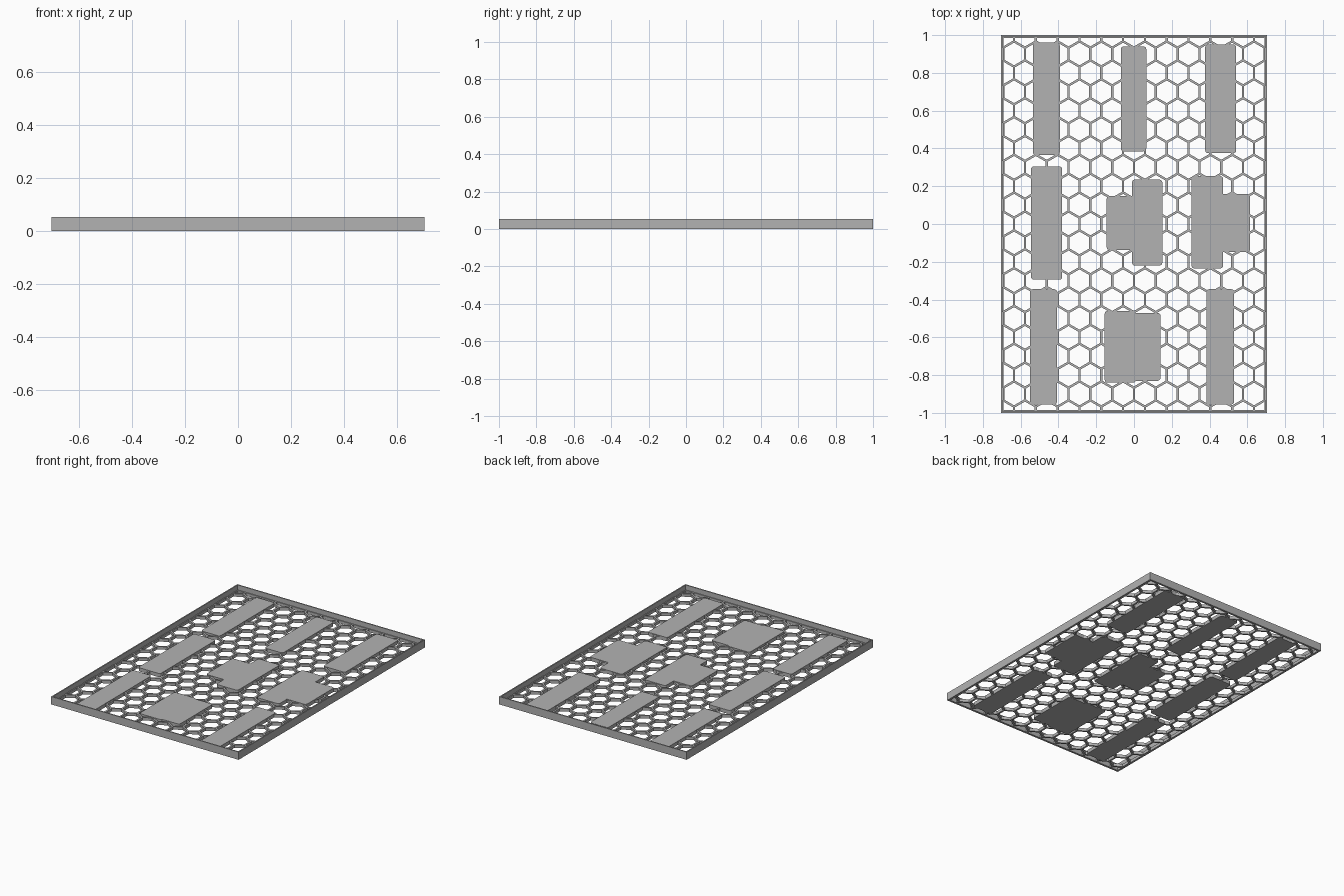
import bpy
import bmesh
import math
from mathutils import Vector

if "Cube" in bpy.data.objects:
    bpy.data.objects.remove(bpy.data.objects["Cube"], do_unlink=True)

HALF_X, HALF_Y, HEIGHT, WALL = 0.705, 1.0, 0.053, 0.008
PITCH = 0.1                      # spacing of the honeycomb rows
RADIUS = PITCH / 1.5
WIDTH = RADIUS * math.sqrt(3)
STRUT, MESH_TOP, PLATE_TOP = 0.012, 0.02, 0.025

grey = bpy.data.materials.new("plain grey")
grey.use_nodes = True
grey.diffuse_color = (0.45, 0.45, 0.45, 1)
grey.node_tree.nodes["Principled BSDF"].inputs["Base Color"].default_value = grey.diffuse_color


def raise_faces(bm, height):
    """Turn flat faces lying on the ground into a closed slab."""
    result = bmesh.ops.extrude_face_region(bm, geom=bm.faces[:], use_keep_orig=True)
    verts = [v for v in result["geom"] if isinstance(v, bmesh.types.BMVert)]
    bmesh.ops.translate(bm, verts=verts, vec=(0, 0, height))
    bmesh.ops.recalc_face_normals(bm, faces=bm.faces[:])


def add_object(name, bm):
    mesh = bpy.data.meshes.new(name)
    bm.to_mesh(mesh)
    bm.free()
    mesh.materials.append(grey)
    obj = bpy.data.objects.new(name, mesh)
    bpy.context.collection.objects.link(obj)
    return obj


def frame_wall():
    bm = bmesh.new()
    outer, inner = [[bm.verts.new((sx * (HALF_X - d), sy * (HALF_Y - d), 0))
                     for sx, sy in ((-1, -1), (1, -1), (1, 1), (-1, 1))] for d in (0, WALL)]
    for i in range(4):
        j = (i + 1) % 4
        bm.faces.new((outer[i], outer[j], inner[j], inner[i]))
    raise_faces(bm, HEIGHT)
    add_object("frame_wall", bm)


def honeycomb():
    bm = bmesh.new()
    # hexagonal cells, every other row shifted by half a cell
    for row in range(-10, 11):
        shift = 0.5 if row % 2 else 0
        for col in range(-7, 8):
            x, y = (col + shift) * WIDTH, row * PITCH
            if abs(x) > HALF_X:
                continue
            angles = [math.radians(30 + 60 * i) for i in range(6)]
            bm.faces.new([bm.verts.new((x + RADIUS * math.cos(a), y + RADIUS * math.sin(a), 0))
                          for a in angles])
    bmesh.ops.remove_doubles(bm, verts=bm.verts[:], dist=0.001)
    # trim to the inside of the frame
    for normal, limit in ((Vector((1, 0, 0)), HALF_X - WALL), (Vector((0, 1, 0)), HALF_Y - WALL)):
        for side in (normal, -normal):
            bmesh.ops.bisect_plane(bm, geom=bm.verts[:] + bm.edges[:] + bm.faces[:],
                                   plane_co=side * limit, plane_no=side, clear_outer=True)
    # open each cell, leaving the struts
    cells = bm.faces[:]
    bmesh.ops.inset_individual(bm, faces=cells, thickness=STRUT / 2, use_even_offset=True)
    bmesh.ops.delete(bm, geom=cells, context='FACES')
    raise_faces(bm, MESH_TOP)
    add_object("honeycomb_mesh", bm)


def plate(name, x0, x1, y0, y1, radius=0.015):
    """Slab with rounded corners."""
    bm = bmesh.new()
    corners = ((x1, y1, -1, -1), (x0, y1, 1, -1), (x0, y0, 1, 1), (x1, y0, -1, 1))
    points = []
    for quarter, (x, y, sx, sy) in enumerate(corners):
        for step in range(5):
            a = math.radians(90 * quarter + 22.5 * step)
            points.append(bm.verts.new((x + radius * (sx + math.cos(a)),
                                        y + radius * (sy + math.sin(a)), 0)))
    bm.faces.new(points)
    raise_faces(bm, PLATE_TOP)
    add_object(name, bm)


frame_wall()
honeycomb()

plates = {
    "back_right_plate": (-0.535, -0.393, 0.365, 0.96),
    "back_middle_plate": (-0.07, 0.065, 0.385, 0.94),
    "back_left_plate": (0.377, 0.541, 0.375, 0.95),
    "middle_right_plate": (-0.545, -0.38, -0.295, 0.305),
    "centre_plate_short": (-0.145, 0.01, -0.137, 0.147),
    "centre_plate_long": (-0.01, 0.15, -0.22, 0.235),
    "middle_left_plate_long": (0.305, 0.472, -0.235, 0.253),
    "middle_left_plate_short": (0.45, 0.615, -0.148, 0.158),
    "front_right_plate": (-0.55, -0.408, -0.955, -0.345),
    "front_middle_plate_long": (-0.155, 0.01, -0.84, -0.46),
    "front_middle_plate_short": (-0.02, 0.14, -0.83, -0.47),
    "front_left_plate": (0.383, 0.53, -0.955, -0.345),
}
for name, bounds in plates.items():
    plate(name, *bounds)
